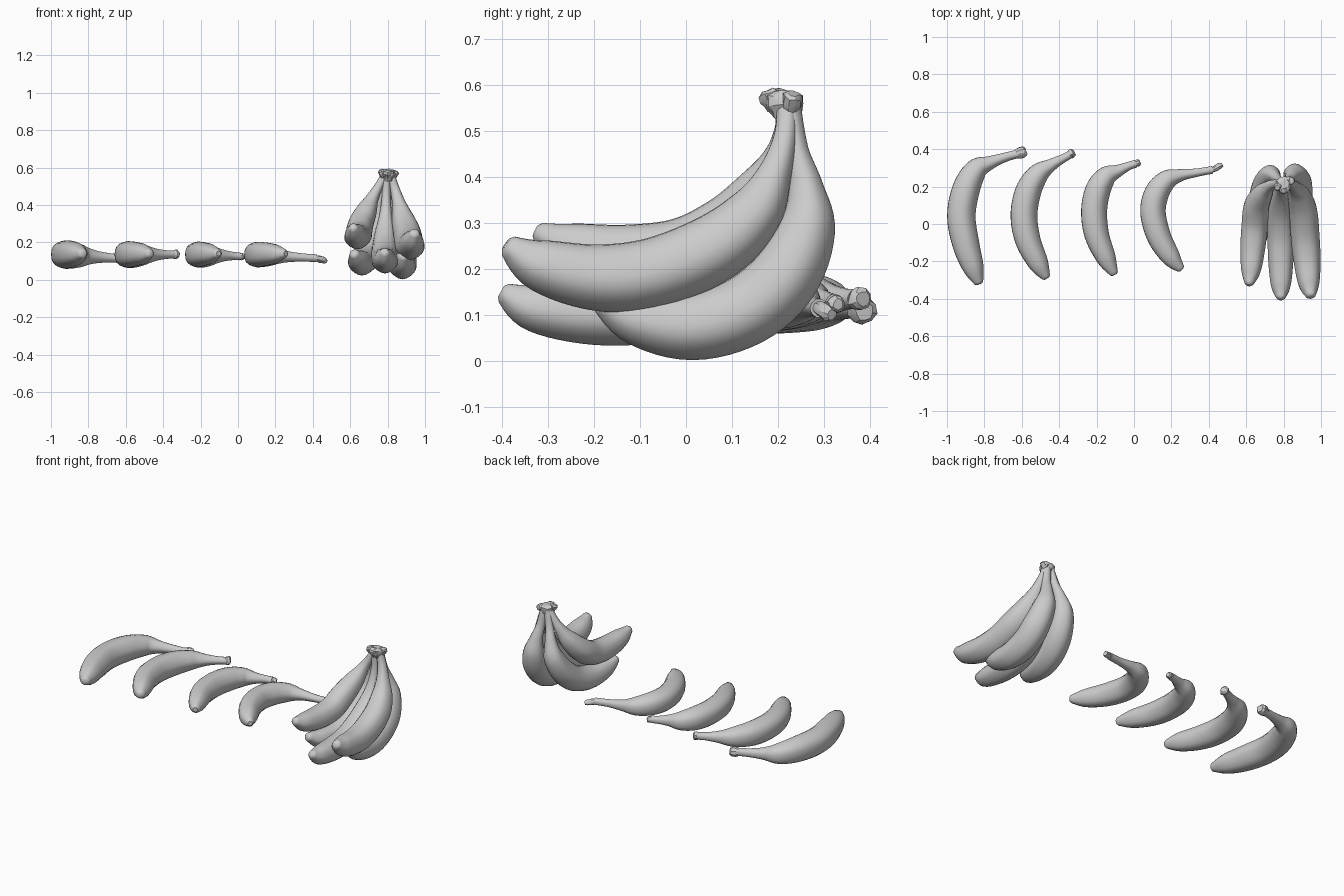
import bpy, bmesh, math, random
from mathutils import Vector

if "Cube" in bpy.data.objects:
    bpy.data.objects.remove(bpy.data.objects["Cube"])

random.seed(4)
SIDES = 20
# radius along a fruit: blossom tip, body, neck, stem
RADII = [.024, .054, .069, .073, .071, .058, .035, .024, .022]


def spline(rows, steps=6):
    """Catmull-Rom through rows of equal-length tuples."""
    out = []
    for i in range(len(rows) - 1):
        p0, p1 = rows[max(i - 1, 0)], rows[i]
        p2, p3 = rows[i + 1], rows[min(i + 2, len(rows) - 1)]
        for s in range(steps):
            t = s / steps
            out.append([.5 * (2 * b + (c - a) * t + (2 * a - 5 * b + 4 * c - d) * t * t
                              + (3 * b - a - 3 * c + d) * t ** 3)
                        for a, b, c, d in zip(p0, p1, p2, p3)])
    out.append(list(rows[-1]))
    return out


def loft(name, rows, ref, sides=SIDES, ridge=.025, jitter=0, angle=40):
    """Tube of varying radius; rows are (x, y, z, radius)."""
    bm = bmesh.new()
    pts = [Vector(r[:3]) for r in rows]
    rings = []
    for i, r in enumerate(rows):
        t = (pts[min(i + 1, len(pts) - 1)] - pts[max(i - 1, 0)]).normalized()
        u = t.cross(ref).normalized()
        v = u.cross(t).normalized()
        ring = []
        for k in range(sides):
            a = 2 * math.pi * k / sides
            rad = r[3] * (1 + ridge * math.cos(5 * a) + random.uniform(-jitter, jitter))
            ring.append(bm.verts.new(pts[i] + rad * (math.cos(a) * u + math.sin(a) * v)
                                     + t * r[3] * random.uniform(-jitter, jitter)))
        rings.append(ring)
    for a, b in zip(rings, rings[1:]):
        for k in range(sides):
            n = (k + 1) % sides
            bm.faces.new((a[k], a[n], b[n], b[k]))
    bm.faces.new(rings[0])
    bm.faces.new(rings[-1])
    bmesh.ops.recalc_face_normals(bm, faces=bm.faces)
    me = bpy.data.meshes.new(name)
    bm.to_mesh(me)
    bm.free()
    ob = bpy.data.objects.new(name, me)
    bpy.context.collection.objects.link(ob)
    bpy.context.view_layer.objects.active = ob
    ob.select_set(True)
    bpy.ops.object.shade_smooth_by_angle(angle=math.radians(angle))
    ob.select_set(False)
    return ob


def three(a, b, c, i):
    """Blend tip -> middle -> stem values over nine stations."""
    return a + (b - a) * i / 4 if i < 4 else b + (c - b) * (i - 4) / 4


def banana(name, pts, scale, ref):
    rows = spline([(*p, r * scale) for p, r in zip(pts, RADII)])
    # small blunt nub on the blossom end
    d = (Vector(rows[0][:3]) - Vector(rows[1][:3])).normalized()
    nub = Vector(rows[0][:3]) + d * .008
    rows.insert(0, [*nub, .014 * scale])
    loft(name, rows, ref)


def knot(name, base, direction, r, length):
    """Rough torn lump where a stem was cut."""
    b, d = Vector(base), Vector(direction).normalized()
    prof = [(-.5, .75), (-.1, 1.0), (.3, 1.25), (.75, 1.2), (1, .8)]
    loft(name, [(*(b + d * length * t), r * f) for t, f in prof],
         Vector((0, .2, 1)) if abs(d.z) < .7 else Vector((1, 0, 0)), 10, 0, .14, 30)


# loose bananas: path in plan, scale, stem height, knot radius, knot length
UP = Vector((0, 0, 1))
LOOSE = [
    ([(-.83, -.315), (-.86, -.235), (-.90, -.11), (-.925, .04), (-.90, .185),
      (-.845, .29), (-.77, .328), (-.69, .357), (-.62, .376)], 1.04, .112, .024, .045),
    ([(-.47, -.285), (-.51, -.215), (-.568, -.09), (-.59, .045), (-.567, .175),
      (-.513, .267), (-.445, .315), (-.385, .348), (-.345, .37)], .98, .135, .02, .03),
    ([(-.107, -.265), (-.148, -.187), (-.2, -.06), (-.215, .07), (-.193, .185),
      (-.147, .255), (-.085, .285), (-.03, .31), (.01, .323)], .95, .125, .015, .025),
    ([(.25, -.24), (.198, -.18), (.133, -.07), (.10, .06), (.12, .165),
      (.175, .235), (.25, .262), (.335, .275), (.42, .29)], .93, .115, .014, .06),
]
for i, (path, s, stem_z, kr, kl) in enumerate(LOOSE):
    pts = [(x, y, three(.14, .133, stem_z, k)) for k, (x, y) in enumerate(path)]
    banana(f"loose_banana_{i + 1}", pts, s, UP)
    d = Vector(pts[-1]) - Vector(pts[-2])
    if i == 3:
        d += Vector((0, .03, -.02))
    knot(f"loose_stem_end_{i + 1}", pts[-1], d, kr, kl)

# bunch: path in side view (y, z), x at tip / middle / stem, scale
BUNCH = [
    ("right_upper", [(-.385, .25), (-.317, .21), (-.19, .183), (-.065, .195), (.065, .25),
                     (.15, .325), (.193, .41), (.216, .49), (.22, .56)], (.945, .905, .815), 1.05),
    ("right_lower", [(-.185, .13), (-.11, .095), (.01, .077), (.13, .112), (.215, .187),
                     (.262, .29), (.26, .38), (.24, .46), (.225, .56)], (.885, .875, .815), 1.06),
    ("middle", [(-.395, .148), (-.33, .118), (-.2, .104), (-.07, .115), (.05, .165),
                (.14, .25), (.19, .35), (.213, .45), (.215, .56)], (.785, .785, .795), .97),
    ("left_upper", [(-.32, .28), (-.25, .25), (-.13, .232), (-.01, .243), (.09, .295),
                    (.16, .37), (.198, .44), (.214, .5), (.22, .56)], (.615, .655, .785), .96),
    ("left_lower", [(-.2, .14), (-.12, .105), (.005, .093), (.12, .125), (.205, .195),
                    (.258, .29), (.258, .38), (.24, .46), (.225, .56)], (.62, .705, .79), 1.0),
]
for name, path, xs, s in BUNCH:
    pts = [(three(*xs, k), y, z) for k, (y, z) in enumerate(path)]
    banana(f"bunch_banana_{name}", pts, s, Vector((1, 0, 0)))

# crown joining the bunch stems
knot("bunch_crown", (.803, .215, .545), (0, 0, 1), .034, .04)
for i, (x, y, z) in enumerate([(.775, .2, .56), (.832, .23, .555), (.80, .187, .56)]):
    knot(f"bunch_crown_stub_{i + 1}", (x, y, z), (x - .8, y - .215, .08), .018, .03)
